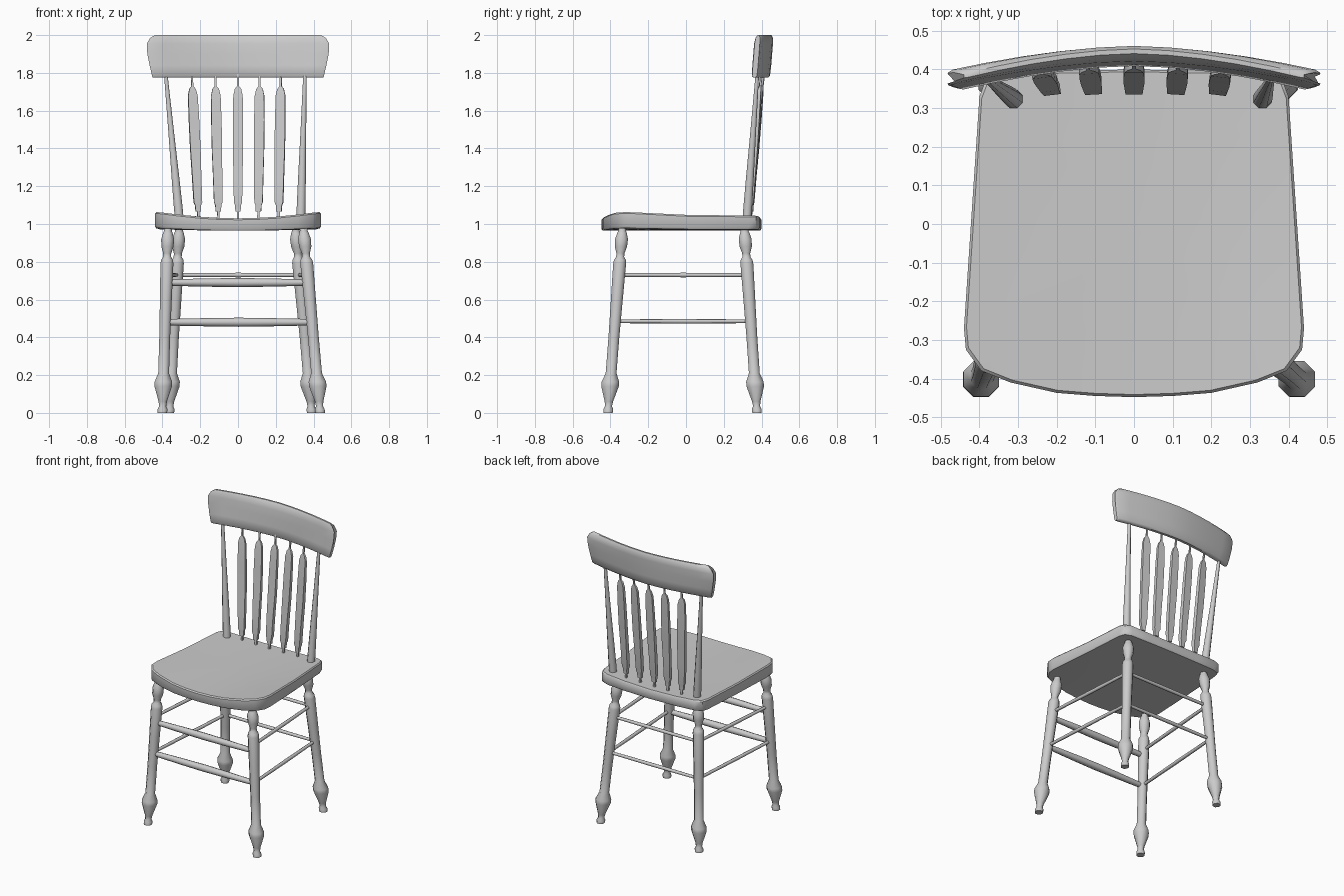
import bpy, bmesh, math
from mathutils import Vector

if "Cube" in bpy.data.objects:
    bpy.data.objects.remove(bpy.data.objects["Cube"])


def make(name, rings, angle=40):
    """Skin a list of equal-length point rings and cap both ends."""
    bm = bmesh.new()
    vs = [[bm.verts.new(p) for p in r] for r in rings]
    n = len(rings[0])
    for a, b in zip(vs, vs[1:]):
        for i in range(n):
            j = (i + 1) % n
            bm.faces.new((a[i], a[j], b[j], b[i]))
    bm.faces.new(vs[0][::-1])
    bm.faces.new(vs[-1])
    bmesh.ops.recalc_face_normals(bm, faces=bm.faces[:])
    me = bpy.data.meshes.new(name)
    bm.to_mesh(me)
    bm.free()
    ob = bpy.data.objects.new(name, me)
    bpy.context.collection.objects.link(ob)
    bpy.ops.object.select_all(action='DESELECT')
    ob.select_set(True)
    bpy.context.view_layer.objects.active = ob
    bpy.ops.object.shade_smooth_by_angle(angle=math.radians(angle))
    return ob


def lerp(table, z):
    """Piecewise linear lookup in (key, value) pairs."""
    for (a, p), (b, q) in zip(table, table[1:]):
        if z <= b:
            return p + (q - p) * (z - a) / (b - a)
    return table[-1][1]


def turned(name, foot, top, profile, sides=8):
    """Turned upright: horizontal rings (z, radius) along a leaning axis."""
    foot, top = Vector(foot), Vector(top)
    rings = []
    for z, r in profile:
        c = foot.lerp(top, (z - foot.z) / (top.z - foot.z))
        rings.append([(c.x + r * math.cos(math.tau * (i + .5) / sides),
                       c.y + r * math.sin(math.tau * (i + .5) / sides), z)
                      for i in range(sides)])
    return make(name, rings, 50)


def rod(name, a, b, profile, sides=8):
    """Horizontal rod from a to b with (fraction, radius) profile."""
    a, b = Vector(a), Vector(b)
    side = (b - a).normalized().cross(Vector((0, 0, 1)))
    up = side.cross((b - a).normalized())
    rings = []
    for f, r in profile:
        c = a.lerp(b, f)
        rings.append([c + r * (math.cos(math.tau * i / sides) * side +
                               math.sin(math.tau * i / sides) * up)
                      for i in range(sides)])
    return make(name, rings, 50)


# Seat: saddled slab built from concentric outlines
half = [(0, -.448), (.1, -.445), (.2, -.437), (.32, -.41), (.395, -.38),
        (.435, -.325), (.44, -.27), (.42, .03), (.40, .33), (.385, .37),
        (.34, .388), (.2, .396), (0, .40)]
outline = half + [(-x, y) for x, y in half[-2:0:-1]]


def seat_top(x, y):
    return 1.03 + x * x * (.1 + .1 * max(0, -y / .4))


def seat_bottom(x, y):
    return .965 + .4 * (seat_top(x, y) - 1.03)


def seat_ring(s, fn, dz=0):
    return [(x * s, y * s, fn(x * s, y * s) + dz) for x, y in outline]


scales = (.03, .25, .5, .75, .985)
make("seat", [seat_ring(s, seat_bottom) for s in scales]
     + [seat_ring(1, seat_bottom, .01), seat_ring(1, seat_top, -.008)]
     + [seat_ring(s, seat_top) for s in scales[::-1]], 40)

# Turned legs
leg_profile = [(0, .027), (.02, .028), (.035, .02), (.06, .024), (.14, .050),
               (.165, .050), (.21, .031), (.4, .031), (.6, .034), (.79, .037),
               (.81, .034), (.825, .023), (.845, .023), (.88, .035),
               (.92, .037), (.95, .028), (.965, .022), (.99, .024)]
legs = {
    "front_left_leg": ((-.40, -.413, 0), (-.37, -.335, 1)),
    "front_right_leg": ((.435, -.413, 0), (.345, -.335, 1)),
    "back_left_leg": ((-.363, .376, 0), (-.31, .308, 1)),
    "back_right_leg": ((.39, .376, 0), (.303, .308, 1)),
}
for name, (f, t) in legs.items():
    turned(name, f, t, leg_profile)


# Stretchers: two between each pair of neighbouring legs
def on_leg(name, z):
    f, t = legs[name]
    return Vector(f).lerp(Vector(t), z)


thick = [(0, .015), (.06, .018), (.3, .022), (.5, .024), (.7, .022), (.94, .018), (1, .015)]
thin = [(0, .010), (.5, .012), (1, .010)]
for side, a, b, heights, prof in (
        ("front", "front_left_leg", "front_right_leg", (.69, .48), thick),
        ("back", "back_left_leg", "back_right_leg", (.73, .485), thin),
        ("left", "front_left_leg", "back_left_leg", (.73, .485), thin),
        ("right", "front_right_leg", "back_right_leg", (.73, .485), thin)):
    for level, z in zip(("upper", "lower"), heights):
        rod(f"{side}_{level}_stretcher", on_leg(a, z), on_leg(b, z), prof)

# Back posts
post_profile = [(1.02, .025), (1.1, .025), (1.25, .022), (1.5, .016), (1.8, .010)]
turned("left_back_post", (-.31, .322, 1.02), (-.383, .378, 1.8), post_profile)
turned("right_back_post", (.332, .322, 1.02), (.355, .378, 1.8), post_profile)

# Back slats: bent paddles with thin pins at both ends
slat_profile = [(1.02, .006, .006), (1.065, .006, .006), (1.066, .014, .010),
                (1.10, .016, .011), (1.115, .022, .013), (1.25, .024, .013),
                (1.4, .027, .012), (1.55, .027, .011), (1.68, .025, .009),
                (1.715, .017, .007), (1.73, .005, .005), (1.80, .005, .005)]
bend = [(1.0, .342), (1.1, .347), (1.25, .360), (1.4, .376), (1.7, .402), (1.8, .415)]
for k, (xb, xt) in enumerate(((-.208, -.245), (-.103, -.12), (0, 0),
                              (.108, .115), (.216, .227))):
    rings = []
    for z, w, d in slat_profile:
        f = (z - 1.02) / .78
        x = xb + (xt - xb) * f
        y = lerp(bend, z) - .27 * x * x * f
        ang = -.55 * x
        c, s = math.cos(ang), math.sin(ang)
        rings.append([(x + c * u - s * v, y + s * u + c * v, z)
                      for u, v in ((-w, -d), (w, -d), (w, d), (-w, d))])
    make(f"back_slat_{k + 1}", rings, 30)

# Crest rail: curved board, section points are (depth, height, half width)
section = [(-.010, 1.775, .452), (-.019, 1.785, .455), (-.020, 1.84, .468),
           (-.020, 1.90, .480), (-.020, 1.955, .483), (-.015, 1.985, .465),
           (-.004, 2.0, .44), (.008, 2.0, .44), (.017, 1.985, .465),
           (.019, 1.955, .483), (.019, 1.90, .480), (.019, 1.84, .468),
           (.017, 1.785, .455), (.008, 1.775, .452)]
half_t = [.2, .4, .6, .8, .97, 1]
rings = []
for t in [-t for t in half_t[::-1]] + [0] + half_t:
    k = .7 if abs(t) == 1 else 1
    rings.append([(t * w, .445 - .064 * abs(t) ** 1.7 - .08 * (2 - z) + d * k, z)
                  for d, z, w in section])
make("crest_rail", rings, 45)
